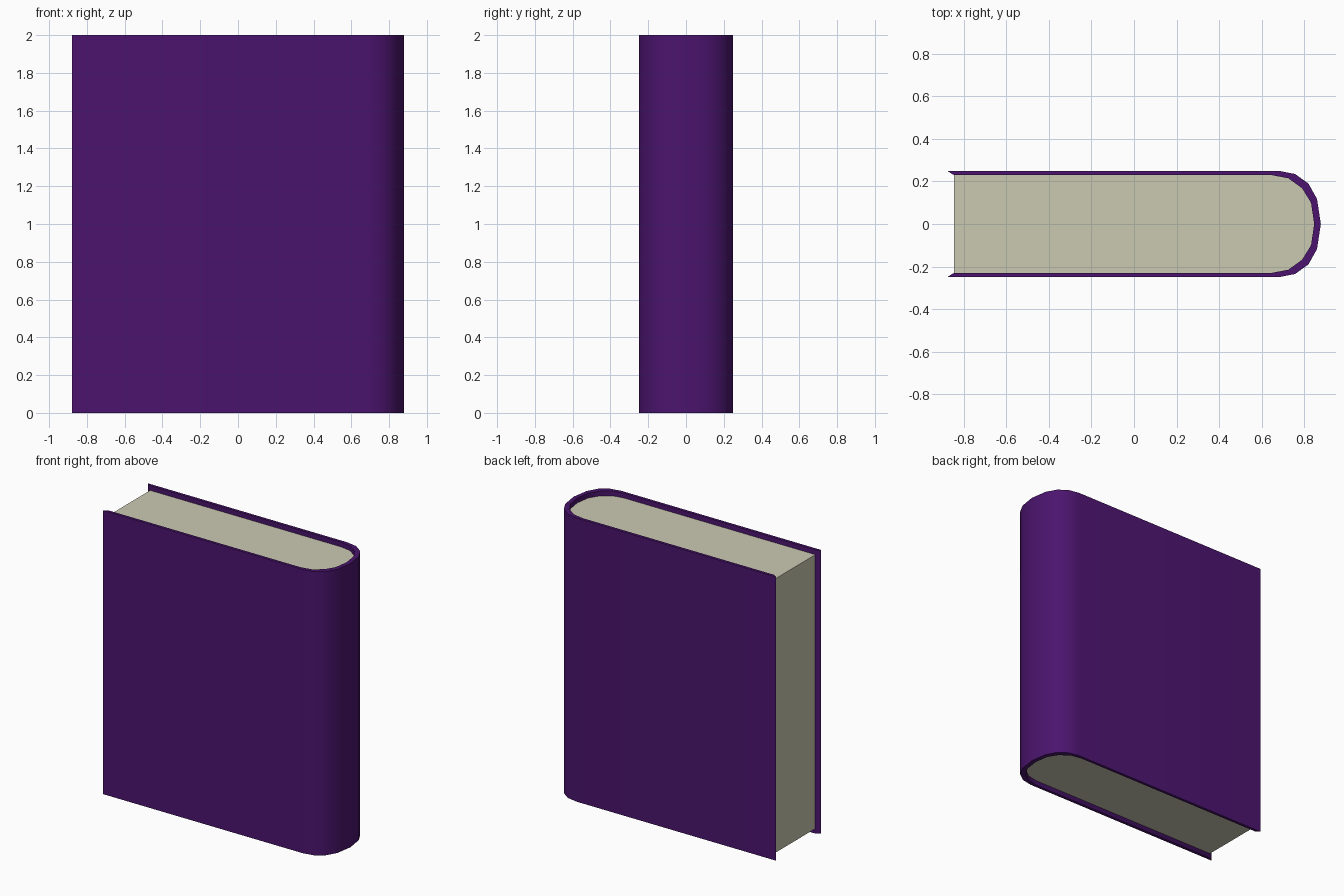
import bpy, bmesh, math

if "Cube" in bpy.data.objects:
    bpy.data.objects.remove(bpy.data.objects["Cube"])


def material(name, rgb):
    mat = bpy.data.materials.new(name)
    mat.diffuse_color = (*rgb, 1)
    mat.use_nodes = True
    mat.node_tree.nodes["Principled BSDF"].inputs["Base Color"].default_value = mat.diffuse_color
    return mat


def mirrored(half):
    """Complete a half outline (y >= 0, ending on y = 0) across the x axis."""
    return half + [(x, -y) for x, y in reversed(half[:-1])]


def extruded(name, faces, z0, z1, mat):
    """Extrude flat 2D polygons from z0 to z1."""
    bm = bmesh.new()
    for pts in faces:
        bm.faces.new([bm.verts.new((x, y, z0)) for x, y in pts])
    bmesh.ops.remove_doubles(bm, verts=bm.verts, dist=1e-5)
    res = bmesh.ops.extrude_face_region(bm, geom=bm.faces[:], use_keep_orig=True)
    top = [g for g in res["geom"] if isinstance(g, bmesh.types.BMVert)]
    bmesh.ops.translate(bm, verts=top, vec=(0, 0, z1 - z0))
    bmesh.ops.recalc_face_normals(bm, faces=bm.faces)
    mesh = bpy.data.meshes.new(name)
    bm.to_mesh(mesh)
    bm.free()
    mesh.materials.append(mat)
    obj = bpy.data.objects.new(name, mesh)
    bpy.context.collection.objects.link(obj)
    bpy.ops.object.select_all(action="DESELECT")
    obj.select_set(True)
    bpy.context.view_layer.objects.active = obj
    bpy.ops.object.shade_smooth_by_angle(angle=math.radians(35))
    return obj


# Half outlines seen from above: fore edge to the middle of the spine
outer = mirrored([(-0.878, 0.25), (0.68, 0.25), (0.757, 0.235),
                  (0.82, 0.19), (0.86, 0.118), (0.878, 0)])
inner = mirrored([(-0.847, 0.23), (0.645, 0.23), (0.725, 0.215),
                  (0.79, 0.168), (0.832, 0.1), (0.847, 0)])

# Wrap-around cover with rounded spine
strips = [(outer[i], outer[i + 1], inner[i + 1], inner[i])
          for i in range(len(outer) - 1)]
extruded("cover", strips, 0, 2, material("purple", (0.07, 0.007, 0.155)))

# Page block, slightly recessed at top and bottom
extruded("pages", [inner], 0.034, 1.966, material("paper", (0.6, 0.585, 0.45)))
